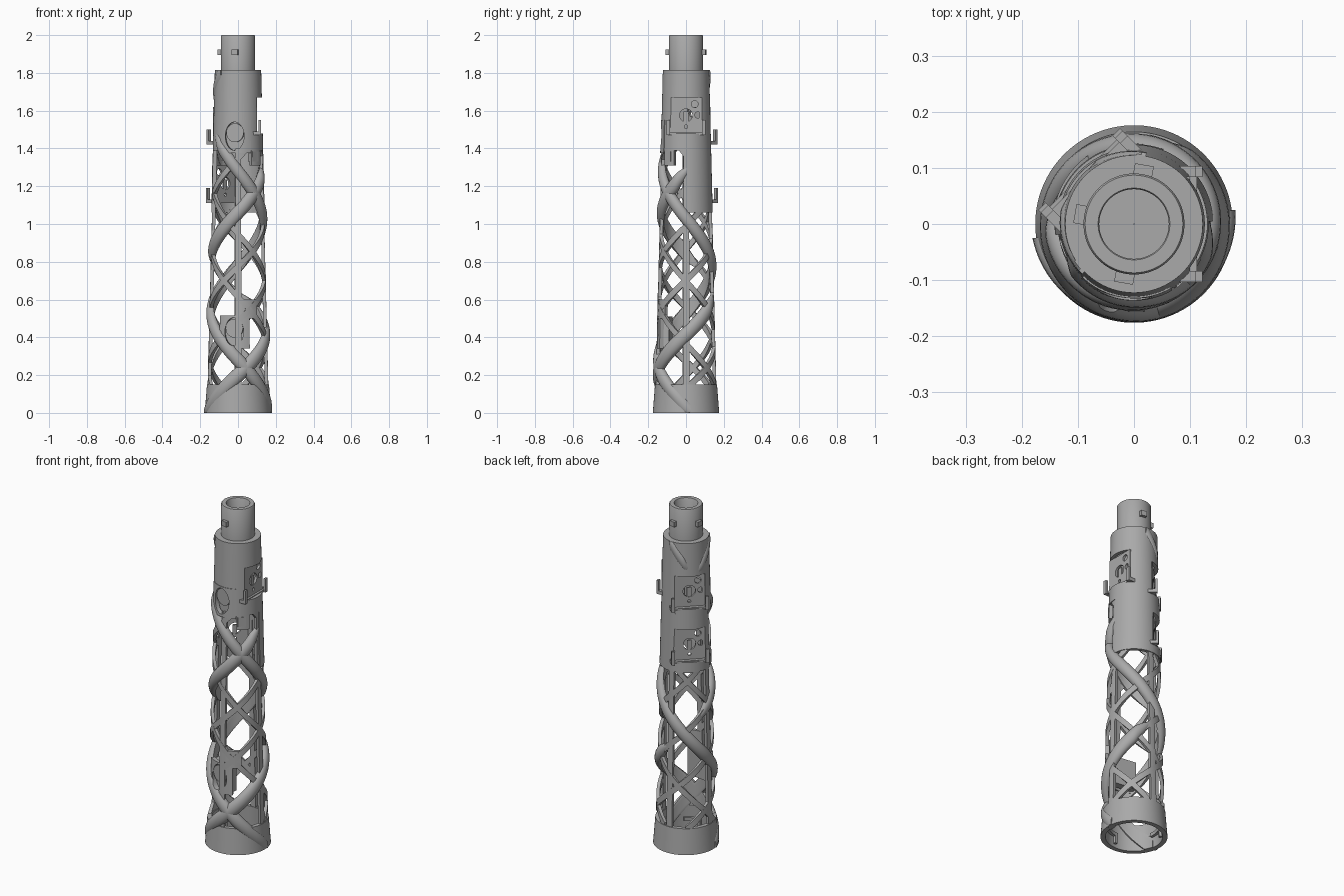
import bpy, bmesh
from math import sin, cos, pi, radians

old = bpy.data.objects.get("Cube")
if old:
    bpy.data.objects.remove(old, do_unlink=True)

grey = bpy.data.materials.new("plain_grey")
grey.use_nodes = True
grey.diffuse_color = (0.4, 0.4, 0.4, 1)
grey.node_tree.nodes["Principled BSDF"].inputs["Base Color"].default_value = (0.4, 0.4, 0.4, 1)

TOP = 1.815


def wall(z):
    """Outer radius of the tapered tube at a height."""
    return 0.168 - 0.025 * z + (0.008 * (1 - z / 0.15) if z < 0.15 else 0)


def polar(r, angle, z):
    a = radians(angle)
    return (r * cos(a), r * sin(a), z)


def loft(name, rings, closed=False):
    """Skin a row of equal cross-sections into a solid."""
    bm = bmesh.new()
    rows = [[bm.verts.new(p) for p in ring] for ring in rings]
    n = len(rows[0])
    pairs = list(zip(rows, rows[1:])) + ([(rows[-1], rows[0])] if closed else [])
    for a, b in pairs:
        for i in range(n):
            j = (i + 1) % n
            bm.faces.new((a[i], a[j], b[j], b[i]))
    if not closed:
        bm.faces.new(rows[0])
        bm.faces.new(rows[-1])
    bmesh.ops.recalc_face_normals(bm, faces=bm.faces)
    mesh = bpy.data.meshes.new(name)
    bm.to_mesh(mesh)
    bm.free()
    mesh.materials.append(grey)
    obj = bpy.data.objects.new(name, mesh)
    bpy.context.collection.objects.link(obj)
    return obj


def turn(name, profile, start=0, end=360):
    """Revolve a closed (radius, height) profile through an angle range."""
    full = end - start == 360
    steps = max(3, int((end - start) / 4))
    count = steps if full else steps + 1
    rings = [[polar(r, start + (end - start) * i / steps, z) for r, z in profile]
             for i in range(count)]
    return loft(name, rings, full)


def panel(name, start, end, z0, z1, thick=0.02, lift=0.0):
    """Curved plate that follows the tube wall."""
    a, b = wall(z0) + lift, wall(z1) + lift
    return turn(name, [(a - thick, z0), (a, z0), (b, z1), (b - thick, z1)], start, end)


def box(name, angle, r, t, z):
    """Box from radial, sideways and height ranges, turned to face an angle."""
    c, s = cos(radians(angle)), sin(radians(angle))
    rings = [[(a * c - b * s, a * s + b * c, h)
              for a, b in ((r[0], t[0]), (r[1], t[0]), (r[1], t[1]), (r[0], t[1]))]
             for h in z]
    return loft(name, rings)


def rod(name, angle, r, side, height, ru, rz, sides=28):
    """Elliptical bar pointing outward."""
    c, s = cos(radians(angle)), sin(radians(angle))
    rings = []
    for a in r:
        ring = []
        for i in range(sides):
            k = 2 * pi * i / sides
            b = side + ru * cos(k)
            ring.append((a * c - b * s, a * s + b * c, height + rz * sin(k)))
        rings.append(ring)
    return loft(name, rings)


def helix(name, base, pitch, low, high, section, sink, fade=0.0):
    """Wound rib; fade sinks it into collar and sleeve and tapers its free ends."""
    rings = []
    for a in range(-1080, 1081, 4):
        z = base + pitch * (a + 90) / 360
        if low <= z <= high:
            r = wall(z) - sink - fade * min(max((z - 1.42) / 0.1, (0.2 - z) / 0.1, 0), 1)
            size = 1.0
            if fade:
                gap = min(z - low if low > 0 else 1, high - z if high < TOP else 1)
                size = min(1, 0.35 + gap / 0.12)
            rings.append([polar(r + dr * size, a, min(max(z + dz * size, 0), TOP))
                          for dr, dz in section])
    return loft(name, rings)


def cut(targets, cutters):
    for target in targets:
        bpy.context.view_layer.objects.active = target
        for cutter in cutters:
            mod = target.modifiers.new("cut", 'BOOLEAN')
            mod.operation = 'DIFFERENCE'
            mod.solver = 'EXACT'
            mod.object = cutter
            bpy.ops.object.modifier_apply(modifier=mod.name)
    for cutter in cutters:
        bpy.data.objects.remove(cutter, do_unlink=True)


# Base collar with inner locking steps
turn("base_collar", [(0.15, 0), (wall(0), 0), (wall(0.15), 0.15), (0.14, 0.15)])
for a in (30, 150, 270):
    panel("collar_lock_rail", a, a + 40, 0.06, 0.08, 0.03, -0.01)
    panel("collar_lock_stop", a, a + 7, 0.02, 0.08, 0.03, -0.01)

# Upper sleeve, its back skirt and the top spigot
sleeve = panel("upper_sleeve", 0, 360, 1.39, TOP)
skirt = panel("back_skirt", 2, 188, 1.06, 1.40)
turn("sleeve_cap", [(0.06, 1.79), (0.115, 1.79), (0.12, TOP), (0.06, TOP)])
turn("top_spigot", [(0.062, 1.80), (0.09, 1.80), (0.09, 1.995), (0.087, 2.0),
                    (0.064, 2.0), (0.062, 1.997)])
turn("spigot_floor", [(0.001, 1.80), (0.07, 1.80), (0.07, 1.82), (0.001, 1.82)])
for a in (80, 170, 260):
    box("spigot_lug", a, (0.08, 0.107), (-0.017, 0.017), (1.895, 1.925))

# Upright posts
for a in (0, 90, 180, 270):
    panel("upright_post", a - 6, a + 7, 0.14, 1.40, 0.018, -0.004)

# Main wound ribs, one of each hand, with a flat inner side and gaps
oval = [(0.029 * max(cos(2 * pi * i / 20), -0.35), 0.052 * sin(2 * pi * i / 20))
        for i in range(20)]
ribs = [helix("wound_rib_falling", 1.28, -1.0, low, high, oval, 0.016, 0.006)
        for low, high in ((0, 1.5), (1.62, TOP))]
ribs += [helix("wound_rib_rising", 0.2, 0.86, low, high, oval, 0.016, 0.006)
         for low, high in ((0, 0.62), (0.78, 1.3), (1.6, TOP))]

# Thin lattice straps between the ribs
strap = [(-0.009, -0.021), (0.009, -0.021), (0.009, 0.021), (-0.009, 0.021)]
for k in (1, 2):
    ribs.append(helix("thin_strap_falling", 1.28 + k / 3, -1.0, 0.13, 1.41, strap, 0.012))
    ribs.append(helix("thin_strap_rising", 0.2 + k * 0.287, 0.86, 0.13, 1.41, strap, 0.012))
helix("rising_rib_link", 0.2, 0.86, 0.52, 0.88, strap, 0.012)

# Front port panels with oval recesses, plugs and housings behind
low_panel = panel("lower_port_panel", -130, -66, 0.34, 0.515, 0.022, -0.006)
high_panel = panel("upper_port_panel", -134, -60, 1.375, 1.55, 0.025, 0.003)
for z, parts in ((0.43, [low_panel]), (1.465, [high_panel, sleeve])):
    d = wall(z) - 0.035
    cut(parts + ribs, [rod("port_cutter", -98, (d - 0.01, 0.25), 0.0, z, 0.05, 0.075)])
    box("port_housing", -98, (d - 0.04, d), (-0.065, 0.065), (z - 0.08, z + 0.08))
    rod("port_plug", -98, (d - 0.005, d + 0.02), 0.0, z + 0.018, 0.046, 0.05)
panel("lower_side_panel", -90, -48, 0.50, 0.60, 0.02, -0.004)
panel("upper_side_panel", -58, -28, 1.31, 1.40, 0.02, 0.0)
box("side_panel_block", -45, (0.10, 0.135), (-0.025, 0.02), (1.33, 1.385))

# Flat boards let into the sleeve, with holes and retaining clips
boards = ((0, 1.58, 0.100, 0.0), (135, 1.53, 0.102, 0.008), (135, 1.22, 0.108, 0.008))
for angle, z, d, out in boards:
    pocket = box("pocket_cutter", angle, (d, 0.3), (-0.1, 0.1), (z - 0.10, z + 0.09))
    window = box("window_cutter", angle, (d - 0.04, 0.3), (-0.07, 0.07), (z - 0.08, z + 0.08))
    cut([sleeve, skirt] + ribs, [pocket, window])
    board = box("flat_board", angle, (d - 0.014, d), (-0.08, 0.085), (z - 0.095, z + 0.09))
    holes = [rod("hole_cutter", angle, (0.03, 0.2), s, z + h, r, r)
             for s, h, r in ((0, -0.005, 0.034), (0.046, 0.055, 0.018),
                             (0.062, -0.003, 0.016), (0, -0.065, 0.009))]
    cut([board], holes)
    box("board_tongue", angle, (d - 0.012, d - 0.004), (-0.012, 0.012), (z - 0.045, z + 0.015))
    box("clip_bar", angle, (d - 0.015, d + 0.012 + out), (-0.085, 0.085), (z - 0.108, z - 0.095))
    for side in (-1, 1):
        t = sorted((side * 0.084, side * 0.103))
        box("clip_foot", angle, (d - 0.02, d + 0.022 + out), t, (z - 0.11, z - 0.09))
        box("clip_arm", angle, (d + 0.009 + out, d + 0.022 + out), t, (z - 0.11, z - 0.03))

# Smooth curved surfaces, keep hard edges
bpy.ops.object.select_all(action='DESELECT')
for obj in bpy.context.scene.objects:
    if obj.type == 'MESH' and grey.name in obj.data.materials:
        obj.select_set(True)
        bpy.context.view_layer.objects.active = obj
bpy.ops.object.shade_smooth_by_angle(angle=radians(35))
